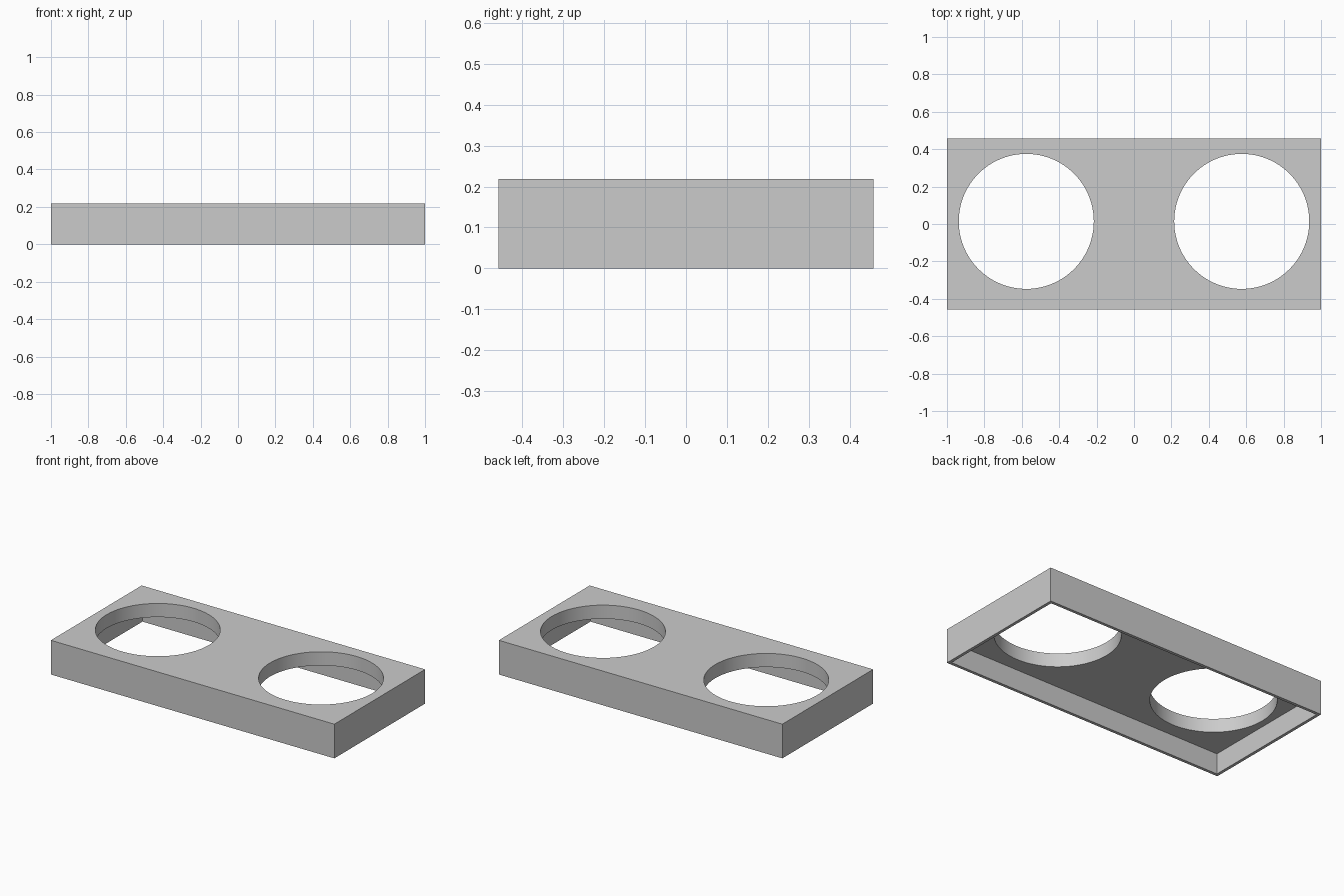
import bpy
import math

LENGTH, WIDTH, HEIGHT = 2.0, 0.915, 0.218
WALL, PLATE = 0.019, 0.087
HOLE_X, HOLE_Y, HOLE_R = 0.576, 0.014, 0.361

cube = bpy.data.objects.get("Cube")
if cube:
    bpy.data.objects.remove(cube, do_unlink=True)

# Single grey material
grey = bpy.data.materials.new("light_grey")
grey.use_nodes = True
colour = (0.6, 0.6, 0.6, 1.0)
grey.diffuse_color = colour
grey.node_tree.nodes["Principled BSDF"].inputs["Base Color"].default_value = colour


def box(name, size, z_low):
    bpy.ops.mesh.primitive_cube_add(size=1, location=(0, 0, z_low + size[2] / 2))
    obj = bpy.context.object
    obj.name = name
    obj.scale = size
    bpy.ops.object.transform_apply(location=True, rotation=True, scale=True)
    obj.data.materials.append(grey)
    return obj


def cut(target, cutter):
    """Subtract the cutter from the target, then discard the cutter."""
    cutter.hide_render = True
    bpy.context.view_layer.objects.active = target
    mod = target.modifiers.new("cut", "BOOLEAN")
    mod.operation = "DIFFERENCE"
    mod.solver = "EXACT"
    mod.object = cutter
    bpy.ops.object.modifier_apply(modifier=mod.name)
    bpy.data.objects.remove(cutter, do_unlink=True)


# Outer block
tray = box("two_hole_tray", (LENGTH, WIDTH, HEIGHT), 0)

# Hollow underside, leaving a thin skirt around a thick top plate
depth = HEIGHT - PLATE
cut(tray, box("underside_cutter",
              (LENGTH - 2 * WALL, WIDTH - 2 * WALL, depth + 0.1), -0.1))

# Round openings through the plate
for side in (-1, 1):
    bpy.ops.mesh.primitive_cylinder_add(
        vertices=96, radius=HOLE_R, depth=1, location=(side * HOLE_X, HOLE_Y, HEIGHT))
    hole = bpy.context.object
    hole.data.materials.append(grey)
    cut(tray, hole)

# Smooth hole walls, crisp edges
bpy.ops.object.select_all(action="DESELECT")
tray.select_set(True)
bpy.context.view_layer.objects.active = tray
bpy.ops.object.shade_smooth_by_angle(angle=math.radians(30))
